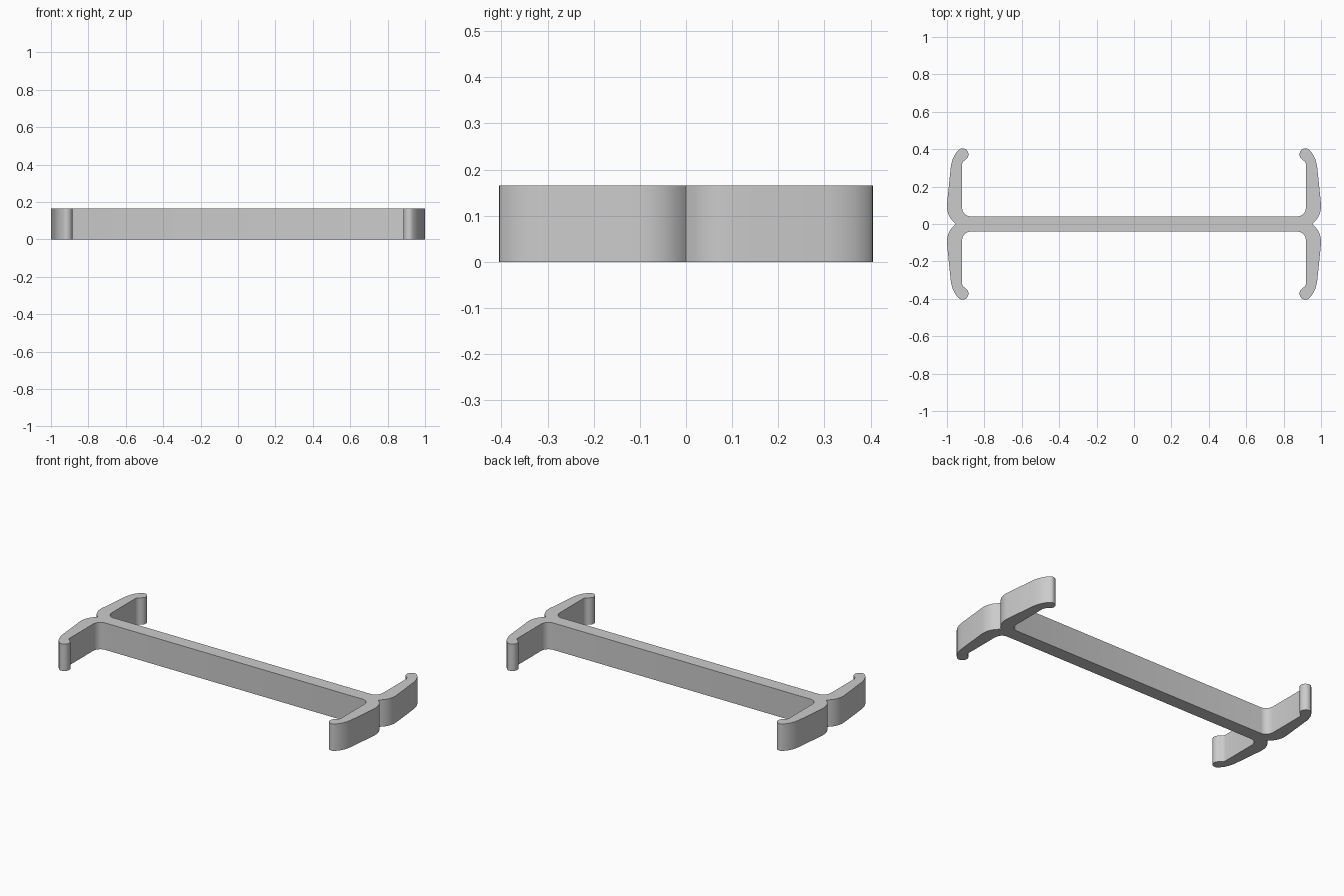
import bpy, bmesh, math
from mathutils import Vector

if "Cube" in bpy.data.objects:
    bpy.data.objects.remove(bpy.data.objects["Cube"])

HEIGHT = 0.165
BAR_HALF = 0.041


def bezier(a, c, b, n=10):
    """Quadratic curve from a to b pulled towards c."""
    a, b, c = Vector(a), Vector(b), Vector(c)
    return [a * (1 - t) ** 2 + c * 2 * t * (1 - t) + b * t * t
            for t in (i / n for i in range(n + 1))]


def arc(cx, cy, r, start, end, n=14):
    angles = [math.radians(start + (end - start) * i / n) for i in range(n + 1)]
    return [Vector((cx + r * math.cos(a), cy + r * math.sin(a))) for a in angles]


# One quarter of the outline: centre notch, outer side, hooked tip, inner side, fillet
quarter = bezier((0.952, 0), (1.003, 0.04), (1.0, 0.105))
quarter += bezier((0.979, 0.31), (0.967, 0.375), (0.928, 0.403))
quarter += arc(0.918, 0.372, 0.033, 80, 232)
quarter += bezier((0.903, 0.342), (0.92, 0.332), (0.92, 0.312), 6)
quarter += bezier((0.92, 0.09), (0.916, 0.046), (0.876, BAR_HALF))


def mirrored(sx, sy):
    return [Vector((p.x * sx, p.y * sy)) for p in quarter]


# Full outline, anticlockwise, leaving out the doubled notch points
outline = (quarter + mirrored(-1, 1)[::-1]
           + mirrored(-1, -1)[1:] + mirrored(1, -1)[:0:-1])

# Extrude the outline into the double-ended bracket
bm = bmesh.new()
base = bm.faces.new([bm.verts.new((p.x, p.y, 0)) for p in outline])
result = bmesh.ops.extrude_face_region(bm, geom=[base], use_keep_orig=True)
top = [g for g in result["geom"] if isinstance(g, bmesh.types.BMVert)]
bmesh.ops.translate(bm, verts=top, vec=(0, 0, HEIGHT))
bmesh.ops.recalc_face_normals(bm, faces=bm.faces)
mesh = bpy.data.meshes.new("double_ended_bracket")
bm.to_mesh(mesh)
bm.free()

bracket = bpy.data.objects.new("double_ended_bracket", mesh)
bpy.context.collection.objects.link(bracket)

grey = bpy.data.materials.new("light_grey")
grey.diffuse_color = (0.6, 0.6, 0.6, 1)
grey.use_nodes = True
grey.node_tree.nodes["Principled BSDF"].inputs["Base Color"].default_value = grey.diffuse_color
mesh.materials.append(grey)

bpy.context.view_layer.objects.active = bracket
bracket.select_set(True)
bpy.ops.object.shade_smooth_by_angle(angle=math.radians(30))
